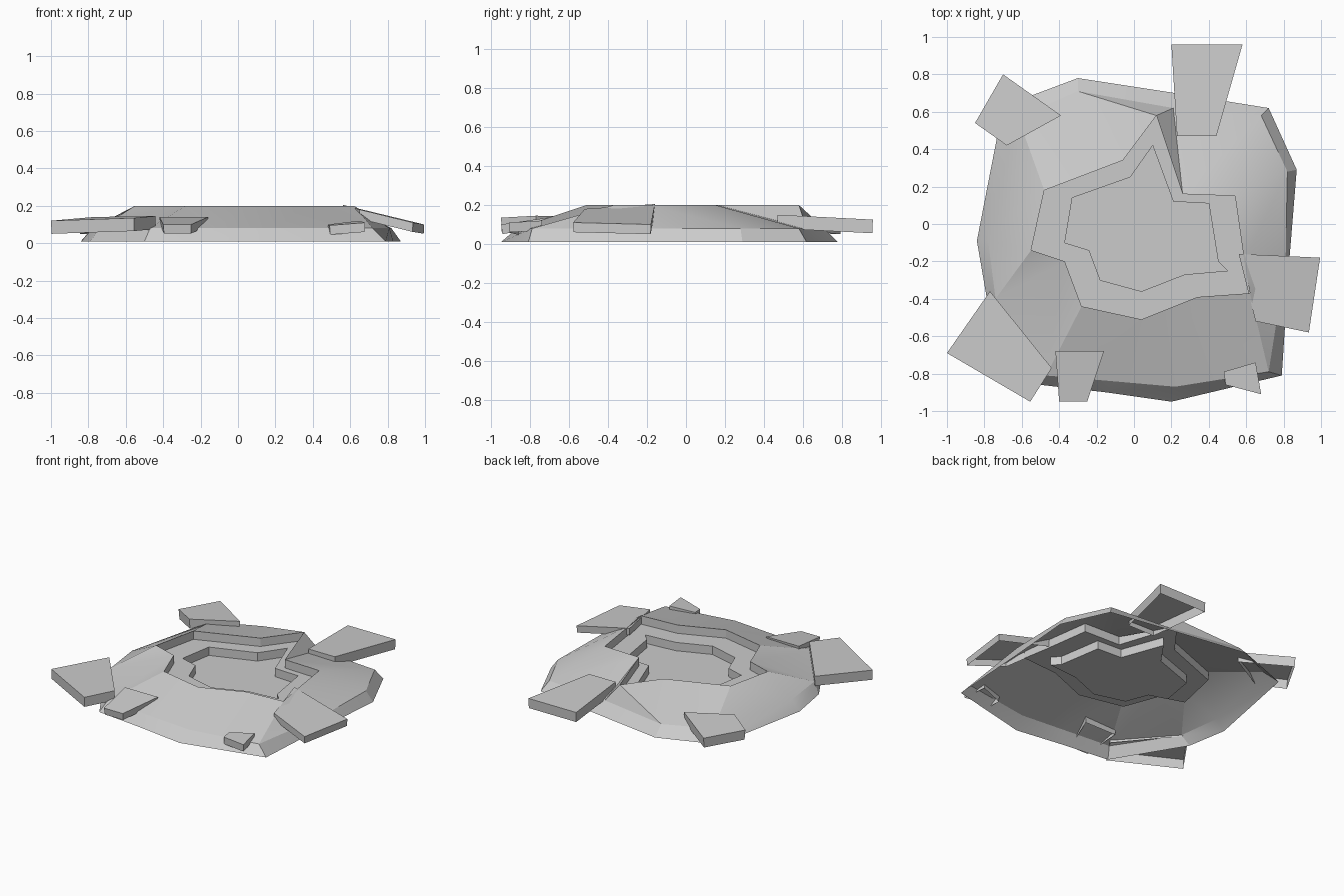
import bpy
from mathutils import Vector

if "Cube" in bpy.data.objects:
    bpy.data.objects.remove(bpy.data.objects["Cube"])


def make_object(name, verts, faces):
    mesh = bpy.data.meshes.new(name)
    mesh.from_pydata(verts, [], faces)
    obj = bpy.data.objects.new(name, mesh)
    bpy.context.collection.objects.link(obj)
    return obj


# Matching rings of the crater, anticlockwise seen from below (x, y)
base = [(.22, .70), (.72, .62), (.87, .29), (.83, -.20), (.79, -.81), (.20, -.95),
        (-.15, -.90), (-.50, -.86), (-.79, -.38), (-.84, -.09), (-.70, .63), (-.30, .78)]
skirt = [(.21, .62), (.68, .58), (.82, .28), (.81, -.22), (.72, -.79), (.22, -.87),
         (-.12, -.84), (-.47, -.81), (-.74, -.40), (-.78, -.09), (-.62, .57), (-.30, .71)]
rim = [(.12, .58), (.26, .16), (.54, .15), (.59, -.20), (.62, -.37), (.34, -.39),
       (.04, -.51), (-.28, -.44), (-.37, -.20), (-.55, -.14), (-.48, .18), (-.06, .34)]
pit = [(.10, .42), (.21, .12), (.40, .11), (.45, -.20), (.50, -.25), (.27, -.27),
       (.04, -.36), (-.18, -.30), (-.24, -.14), (-.37, -.10), (-.33, .14), (-.02, .25)]

# Crater: skirt, outer slope, two steps down and a floor, open underneath
levels = [(base, .01), (skirt, .08), (rim, .20), (rim, .14), (pit, .14), (pit, .08)]
verts = [(x, y, z) for ring, z in levels for x, y in ring]
n = len(rim)
faces = []
for k in range(len(levels) - 1):
    for i in range(n):
        j = (i + 1) % n
        a, b, c, d = k * n + i, k * n + j, (k + 1) * n + j, (k + 1) * n + i
        if k == 1:
            faces += [(a, c, d), (a, b, c)]
            faces[-2:] = [f[::-1] for f in faces[-2:]]
        else:
            faces.append((d, c, b, a))
faces.append(tuple(range((len(levels) - 1) * n, len(levels) * n))[::-1])
crater = make_object("crater", verts, faces)
bpy.context.view_layer.objects.active = crater
crater.select_set(True)
bpy.ops.object.shade_smooth_by_angle(angle=0.35)
crater.select_set(False)


def slab(name, top, thick, taper=.97):
    """Tilted broken plate, open underneath."""
    pts = [Vector(p) for p in top]
    mid = sum(pts, Vector()) / 4
    low = [mid + (p - mid) * taper - Vector((0, 0, thick)) for p in pts]
    sides = [(i, i + 4, (i + 1) % 4 + 4, (i + 1) % 4) for i in range(4)]
    make_object(name, pts + low, [(0, 1, 2, 3)] + sides)


# Loose slabs thrown out around the rim
slab("slab_back", [(.20, .96, .125), (.23, .47, .15), (.44, .47, .15), (.58, .96, .125)], .07, .99)
slab("slab_back_left", [(-.70, .80, .12), (-.85, .54, .12), (-.68, .42, .14), (-.39, .58, .14)], .07)
slab("slab_front_left", [(-.77, -.36, .14), (-1, -.69, .12), (-.555, -.95, .135), (-.44, -.77, .145)], .07, .99)
slab("slab_front", [(-.42, -.68, .14), (-.40, -.95, .10), (-.25, -.95, .10), (-.16, -.68, .14)], .05, .95)
slab("slab_front_right", [(.65, -.74, .12), (.48, -.79, .10), (.49, -.86, .095), (.68, -.91, .11)], .05)
slab("slab_right", [(.56, -.16, .205), (.65, -.52, .18), (.935, -.58, .11), (.995, -.18, .10)], .05, .99)
